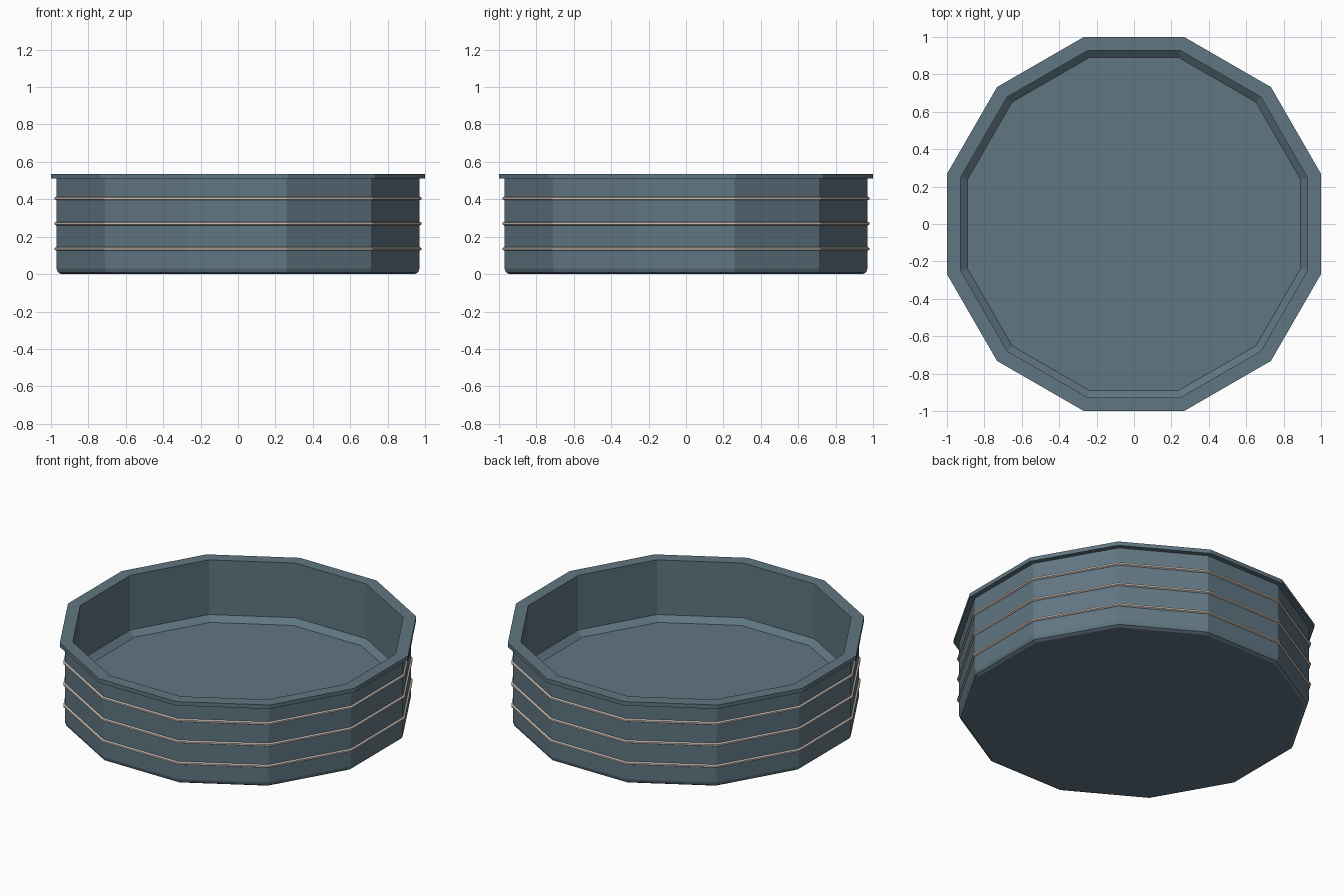
import bpy, bmesh, math

if "Cube" in bpy.data.objects:
    bpy.data.objects.remove(bpy.data.objects["Cube"])

SIDES = 12
CORNER = 1 / math.cos(math.pi / SIDES)  # flat distance -> corner radius


def material(name, rgb):
    m = bpy.data.materials.new(name)
    m.diffuse_color = (*rgb, 1)
    m.use_nodes = True
    m.node_tree.nodes["Principled BSDF"].inputs["Base Color"].default_value = m.diffuse_color
    return m


def lathe(name, profile, mat, closed=False):
    """Sweep (flat distance, z) points round z with twelve flat sides."""
    bm = bmesh.new()
    rings = []
    for d, z in profile:
        ring = []
        for k in range(SIDES):
            a = math.pi / SIDES + k * math.tau / SIDES
            ring.append(bm.verts.new((d * CORNER * math.cos(a), d * CORNER * math.sin(a), z)))
        rings.append(ring)
    pairs = list(zip(rings, rings[1:]))
    if closed:
        pairs.append((rings[-1], rings[0]))
    else:
        bm.faces.new(rings[0])
        bm.faces.new(rings[-1])
    for lo, hi in pairs:
        for k in range(SIDES):
            n = (k + 1) % SIDES
            bm.faces.new((lo[k], lo[n], hi[n], hi[k]))
    bmesh.ops.recalc_face_normals(bm, faces=bm.faces)
    me = bpy.data.meshes.new(name)
    bm.to_mesh(me)
    bm.free()
    me.materials.append(mat)
    ob = bpy.data.objects.new(name, me)
    bpy.context.collection.objects.link(ob)
    return ob


slate = material("slate blue", (0.117, 0.181, 0.223))
metal = material("pale metal", (0.58, 0.52, 0.47))

# Basin: rounded foot, outer wall, overhanging rim, inner wall, chamfered floor
lathe("basin", [
    (0.945, 0.0), (0.963, 0.01), (0.97, 0.03), (0.97, 0.51),
    (1.0, 0.51), (1.0, 0.535), (0.927, 0.535),
    (0.927, 0.19), (0.89, 0.158),
], slate)

# Three thin bands round the wall
for i in range(3):
    z = 0.135 * (i + 1)
    section = [(0.971 + 0.011 * math.cos(a), z + 0.01 * math.sin(a))
               for a in (math.tau * (j + 0.5) / 6 for j in range(6))]
    lathe(f"band_{i + 1}", section, metal, closed=True)
